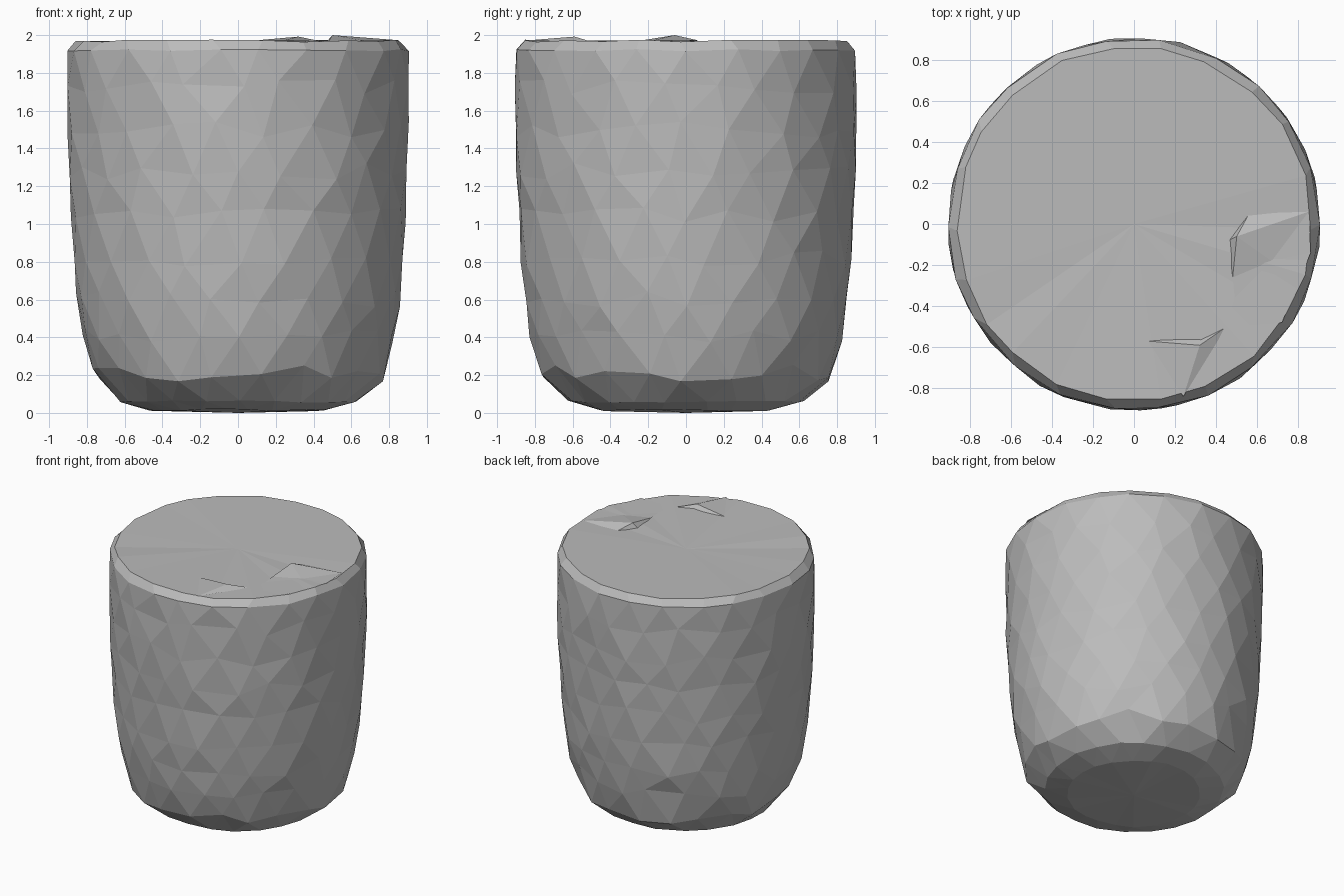
import bpy, bmesh, math, random
from mathutils import Vector

random.seed(7)
cube = bpy.data.objects.get("Cube")
if cube:
    bpy.data.objects.remove(cube)

# Stone grey
grey = bpy.data.materials.new("stone grey")
grey.use_nodes = True
colour = (0.5, 0.5, 0.5, 1)
grey.diffuse_color = colour
grey.node_tree.nodes["Principled BSDF"].inputs["Base Color"].default_value = colour


def finish(bm, name):
    mesh = bpy.data.meshes.new(name)
    bm.to_mesh(mesh)
    bm.free()
    mesh.materials.append(grey)
    obj = bpy.data.objects.new(name, mesh)
    bpy.context.collection.objects.link(obj)
    return obj


# Rounded body: staggered rings with slightly uneven points
SIDES = 22
profile = [(0.47, 0.015), (0.63, 0.06), (0.77, 0.21), (0.825, 0.41), (0.855, 0.6),
           (0.875, 0.82), (0.89, 1.05), (0.9, 1.28), (0.905, 1.5), (0.908, 1.72),
           (0.905, 1.92), (0.865, 1.97)]
bm = bmesh.new()
rings = []
for row, (radius, height) in enumerate(profile):
    edge = row < 2 or row > 9
    ring = []
    for i in range(SIDES):
        shift = min(row, 10) % 2 / 2
        a = math.tau * (i + shift + random.uniform(-0.16, 0.16)) / SIDES
        r = radius + random.uniform(-0.006, 0.005)
        z = height + random.uniform(-1, 1) * (0.006 if edge else 0.045)
        ring.append(bm.verts.new((r * math.cos(a), r * math.sin(a), z)))
    rings.append(ring)

for row in range(len(rings) - 1):
    low, high = rings[row], rings[row + 1]
    for i in range(SIDES):
        j = (i + 1) % SIDES
        if row == 10:
            bm.faces.new((low[i], low[j], high[j], high[i]))
        elif row % 2 == 0:
            bm.faces.new((low[i], low[j], high[i]))
            bm.faces.new((low[j], high[j], high[i]))
        else:
            bm.faces.new((low[i], low[j], high[j]))
            bm.faces.new((low[i], high[j], high[i]))

# Flat base and slightly dished top
for ring, height in ((rings[0], 0), (rings[-1], 1.955)):
    middle = bm.verts.new((0, 0, height))
    for i in range(SIDES):
        bm.faces.new((ring[i], ring[(i + 1) % SIDES], middle))
bmesh.ops.recalc_face_normals(bm, faces=bm.faces)
finish(bm, "stone_body")


def chip(name, points, faces):
    bm = bmesh.new()
    verts = [bm.verts.new(p) for p in points]
    for face in faces:
        bm.faces.new([verts[i] for i in face])
    for face in bm.faces:
        face.normal_update()
        if face.normal.z < 0:
            face.normal_flip()
    finish(bm, name)


# Raised splinter near the front of the top
chip("front_splinter",
     [Vector(p) for p in ((0.07, -0.57, 1.97), (0.24, -0.84, 1.972), (0.32, -0.59, 1.992),
                          (0.45, -0.5, 1.965), (0.33, -0.55, 1.95))],
     [(0, 1, 2), (2, 1, 3), (0, 2, 4), (2, 3, 4)])

# Low broken ridge on the left of the top
chip("side_ridge",
     [Vector(p) for p in ((0.56, 0.05, 1.96), (0.85, 0.06, 1.973), (0.5, -0.06, 2.0),
                          (0.67, -0.18, 1.97), (0.48, -0.26, 1.968), (0.86, -0.14, 1.972),
                          (0.49, -0.36, 1.966), (0.72, -0.48, 1.972), (0.45, -0.5, 1.965),
                          (0.46, -0.08, 1.955))],
     [(0, 2, 1), (2, 3, 1), (2, 4, 3), (3, 5, 1), (4, 6, 3), (3, 7, 5),
      (6, 7, 3), (6, 8, 7), (0, 9, 2), (9, 4, 2)])
